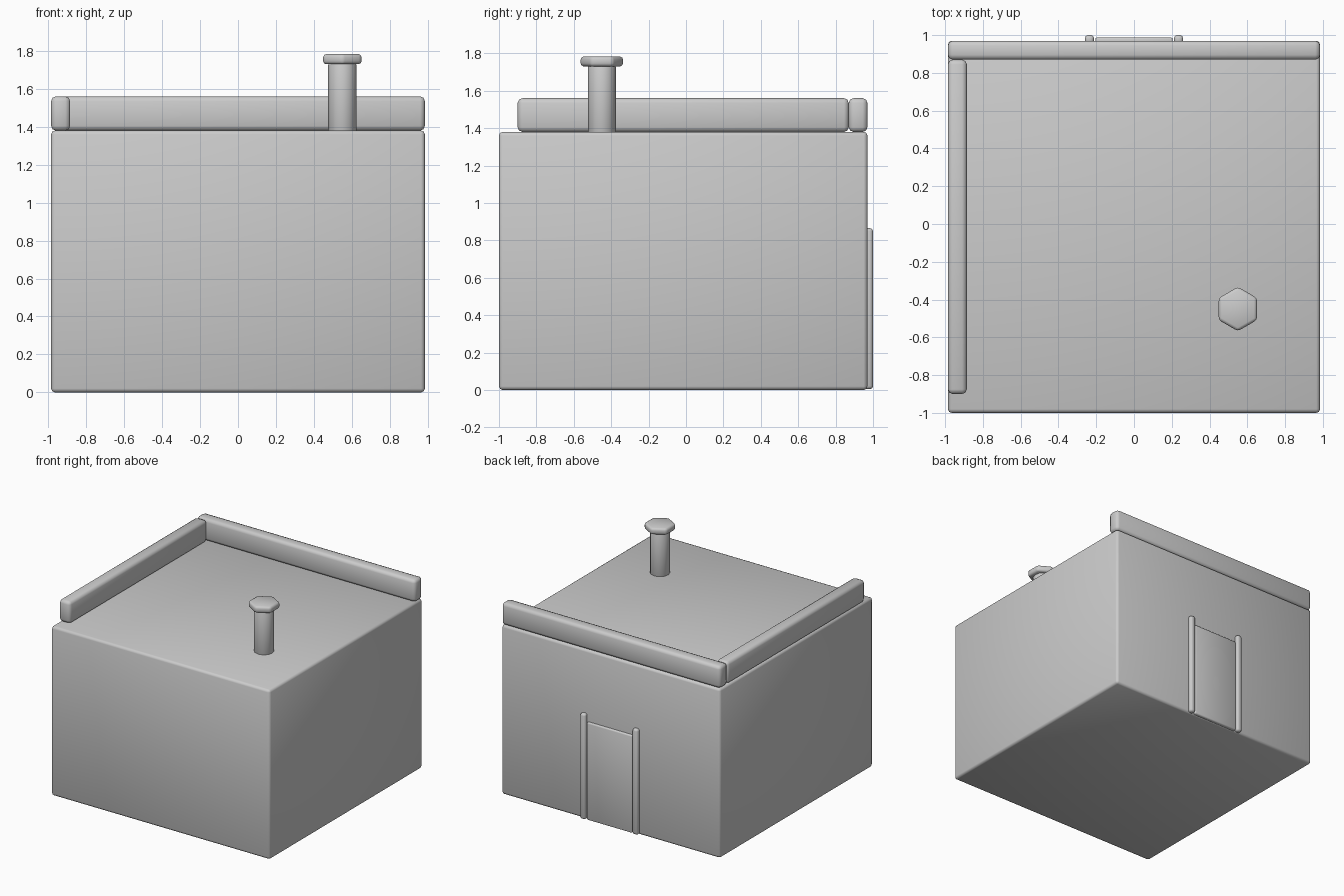
import bpy, math

if "Cube" in bpy.data.objects:
    bpy.data.objects.remove(bpy.data.objects["Cube"])


def finish(ob, name, bevel, segments=2):
    ob.name = name
    m = ob.modifiers.new("bevel", 'BEVEL')
    m.width = bevel
    m.segments = segments
    m.limit_method = 'ANGLE'
    m.angle_limit = math.radians(40)
    for p in ob.data.polygons:
        p.use_smooth = True
    return ob


def box(name, lo, hi, bevel, segments=2):
    bpy.ops.mesh.primitive_cube_add(size=1, location=[(a + b) / 2 for a, b in zip(lo, hi)])
    ob = bpy.context.object
    ob.scale = [b - a for a, b in zip(lo, hi)]
    bpy.ops.object.transform_apply(location=False, rotation=False, scale=True)
    return finish(ob, name, bevel, segments)


def prism(name, sides, radius, x, y, z0, z1, bevel):
    bpy.ops.mesh.primitive_cylinder_add(vertices=sides, radius=radius, depth=z1 - z0,
                                        location=(x, y, (z0 + z1) / 2))
    return finish(bpy.context.object, name, bevel)


# main block
box("house_body", (-0.985, -1.0, 0), (0.985, 0.97, 1.38), 0.02)

# roof parapets along the back and the left side
box("back_parapet", (-0.985, 0.87, 1.38), (0.985, 0.97, 1.56), 0.025)
box("left_parapet", (-0.985, -0.90, 1.38), (-0.885, 0.87, 1.56), 0.025)

# roof vent pipe with hexagonal cap
prism("vent_pipe", 12, 0.075, 0.55, -0.45, 1.37, 1.735, 0.01)
prism("vent_cap", 6, 0.117, 0.55, -0.45, 1.73, 1.783, 0.016)

# door on the back wall with a post on each side
box("door", (-0.205, 0.94, 0.005), (0.205, 0.988, 0.80), 0.01)
for side, s in (("left", -1), ("right", 1)):
    cx = s * 0.236
    box(side + "_door_post", (cx - 0.024, 0.95, 0.005), (cx + 0.024, 1.0, 0.865), 0.016)
